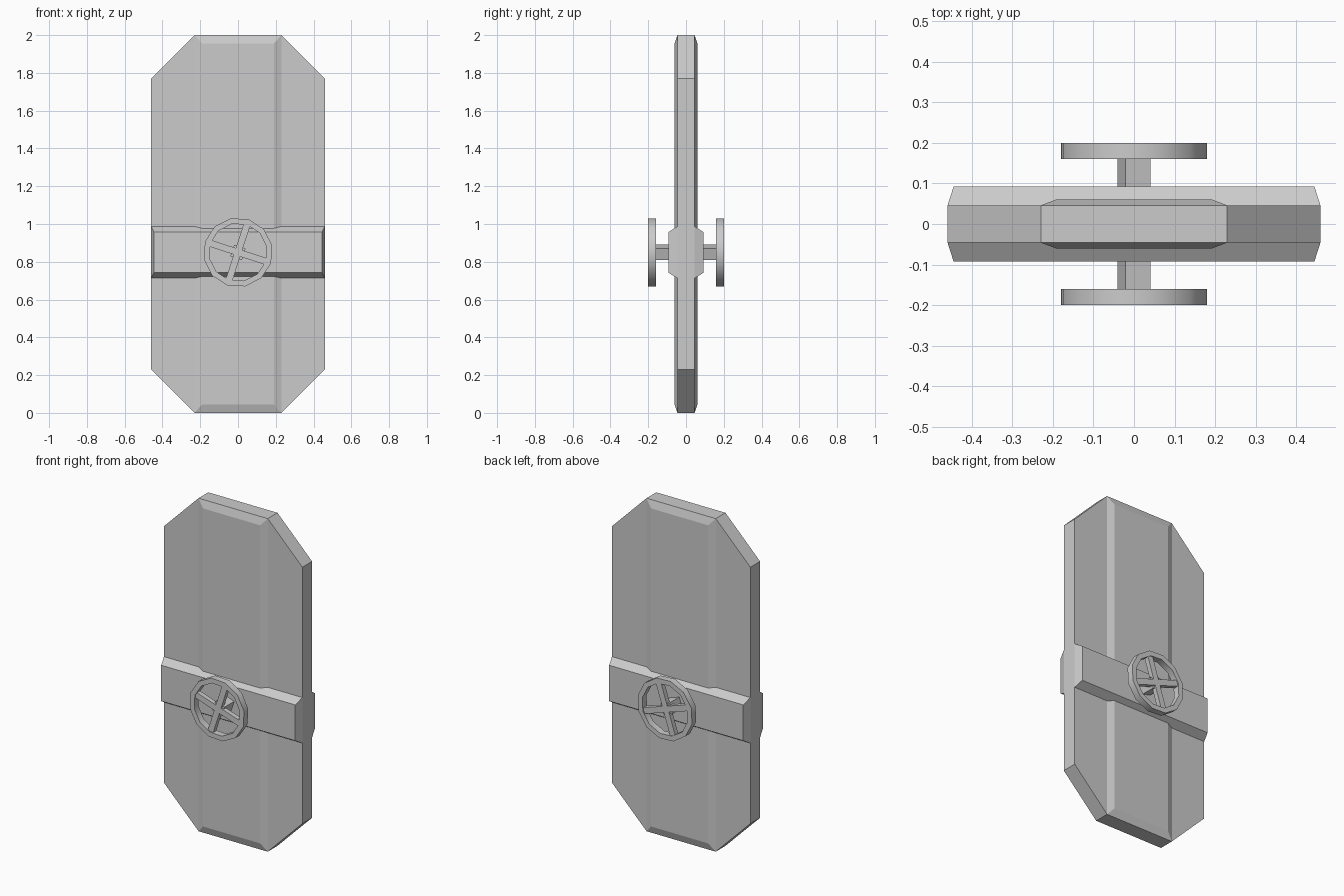
import bpy, bmesh, math

if "Cube" in bpy.data.objects:
    bpy.data.objects.remove(bpy.data.objects["Cube"])

WHEEL_Z = 0.85
TILT = math.radians(-18)


def loft(name, sections, closed=False):
    """Skin equal-length loops; each section is (y, [(x, z), ...])."""
    bm = bmesh.new()
    rings = [[bm.verts.new((x, y, z)) for x, z in pts] for y, pts in sections]
    pairs = list(zip(rings, rings[1:]))
    if closed:
        pairs.append((rings[-1], rings[0]))
    else:
        bm.faces.new(rings[0])
        bm.faces.new(rings[-1])
    n = len(rings[0])
    for a, b in pairs:
        for i in range(n):
            j = (i + 1) % n
            bm.faces.new((a[i], a[j], b[j], b[i]))
    bmesh.ops.recalc_face_normals(bm, faces=bm.faces)
    mesh = bpy.data.meshes.new(name)
    bm.to_mesh(mesh)
    bm.free()
    obj = bpy.data.objects.new(name, mesh)
    bpy.context.collection.objects.link(obj)
    return obj


def rect(hx, z0, z1):
    return [(-hx, z0), (hx, z0), (hx, z1), (-hx, z1)]


def turned(points):
    """Rotate wheel-plane points by the wheel tilt and lift to its centre."""
    c, s = math.cos(TILT), math.sin(TILT)
    return [(x * c - z * s, x * s + z * c + WHEEL_Z) for x, z in points]


def ngon(r, n=12):
    return turned([(r * math.cos(math.tau * i / n), r * math.sin(math.tau * i / n))
                   for i in range(n)])


# Octagonal door slab
octagon = [(-0.23, 0), (0.23, 0), (0.46, 0.23), (0.46, 1.77),
           (0.23, 2), (-0.23, 2), (-0.46, 1.77), (-0.46, 0.23)]
loft("door_slab", [(-0.046, octagon), (0.046, octagon)])

for side, s in (("front", -1), ("back", 1)):
    # Raised centre panel with bevelled border
    loft(side + "_panel", [(s * 0.046, rect(0.23, 0, 2)),
                           (s * 0.061, rect(0.19, 0.045, 1.955))])
    # Bevelled lock bar across the door
    loft(side + "_lock_bar", [(s * 0.046, rect(0.46, 0.713, 0.987)),
                              (s * 0.093, rect(0.445, 0.742, 0.957))])
    # Square wheel shaft
    h = 0.032
    square = turned([(-h, -h), (h, -h), (h, h), (-h, h)])
    loft(side + "_wheel_shaft", [(s * 0.08, square), (s * 0.185, square)])
    # Crossed spokes
    for k, (a, b) in enumerate(((0.16, 0.018), (0.018, 0.16))):
        bar = turned([(-a, -b), (a, -b), (a, b), (-a, b)])
        loft(f"{side}_wheel_spoke_{k + 1}", [(s * 0.166, bar), (s * 0.194, bar)])
    # Twelve-sided rim
    outer, inner = ngon(0.184), ngon(0.154)
    loft(side + "_wheel_rim", [(s * 0.16, outer), (s * 0.20, outer),
                               (s * 0.20, inner), (s * 0.16, inner)], closed=True)
    rim = bpy.data.objects[side + "_wheel_rim"]
    bpy.ops.object.select_all(action='DESELECT')
    rim.select_set(True)
    bpy.context.view_layer.objects.active = rim
    bpy.ops.object.shade_smooth_by_angle(angle=math.radians(35))
